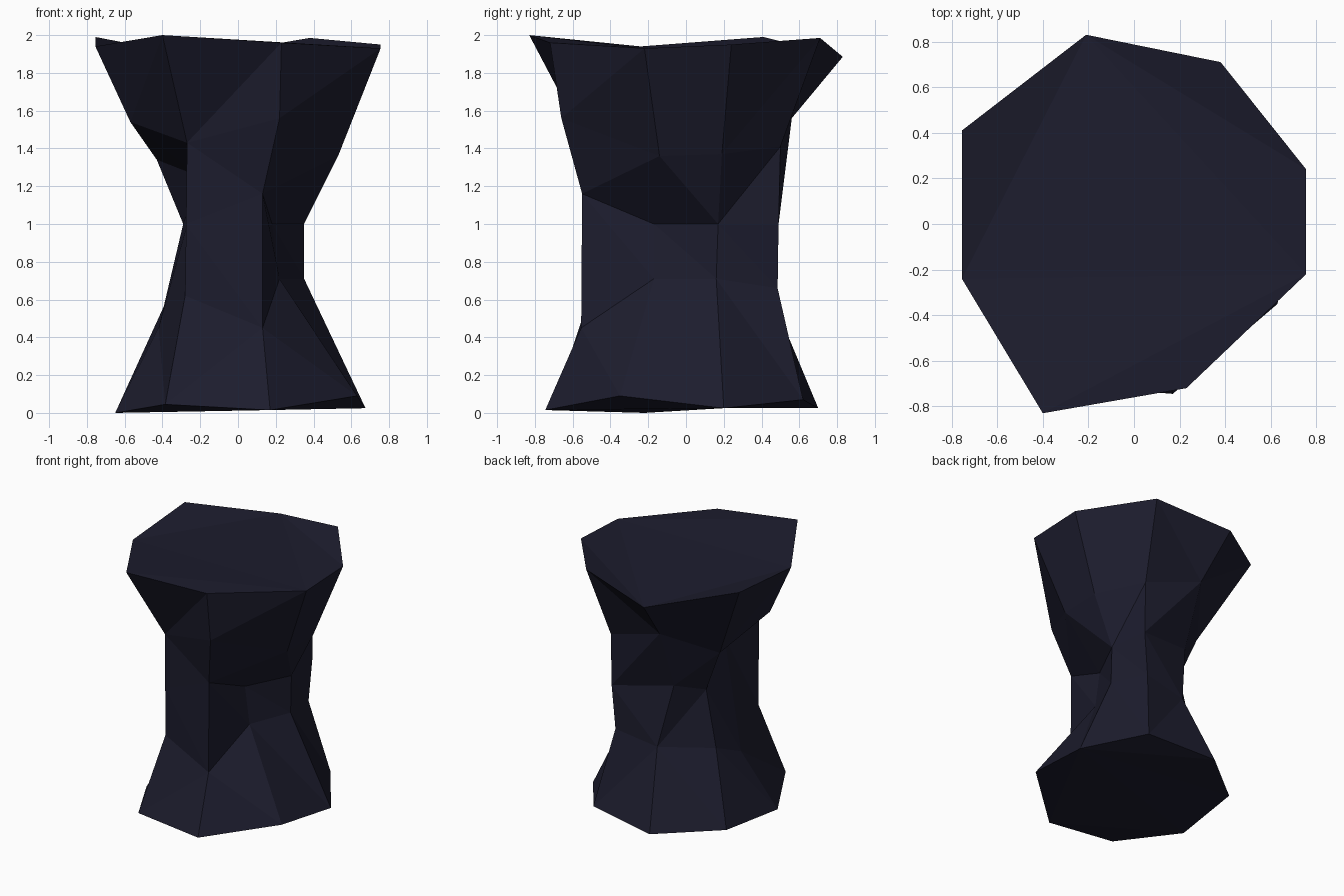
import bpy, bmesh

# Dark stone
stone = bpy.data.materials.new("dark slate stone")
stone.diffuse_color = (0.012, 0.012, 0.027, 1.0)

# Irregular eight-sided rings, top to bottom, counter-clockwise from front left
RINGS = [
    # rim
    [(-.40, -.83, 2.0), (.23, -.72, 1.96), (.755, -.22, 1.93), (.755, .24, 1.95),
     (.38, .71, 1.985), (-.21, .83, 1.885), (-.755, .41, 1.99), (-.755, -.24, 1.94)],
    # flare
    [(-.27, -.53, 1.43), (.22, -.66, 1.56), (.53, -.14, 1.36), (.53, .19, 1.37),
     (.31, .50, 1.41), (-.16, .56, 1.56), (-.43, .19, 1.34), (-.57, -.24, 1.54)],
    # waist
    [(-.275, -.52, 1.0), (.13, -.55, 1.16), (.18, -.17, 1.0), (.35, .17, 1.0),
     (.31, .49, 1.0), (-.16, .38, 1.08), (-.29, .16, 1.0), (-.20, -.20, 1.25)],
    # lower waist
    [(-.28, -.51, .62), (.13, -.555, .45), (.22, -.17, .71), (.35, .16, .71),
     (.28, .485, .66), (-.07, .46, .60), (-.39, .18, .57), (-.42, -.09, .45)],
    # foot
    [(-.385, -.70, .045), (.17, -.745, .015), (.63, -.35, .09), (.675, .20, .025),
     (.38, .62, .07), (-.17, .70, .025), (-.60, .35, .04), (-.65, -.22, 0)],
]
# Direction in which each facet is split: 1 = upper next to lower this, 0 = the other way
SPLITS = ["11110111", "01011101", "00000100", "10001000"]

bm = bmesh.new()
rings = [[bm.verts.new(p) for p in ring] for ring in RINGS]

# Faceted sides
for k, split in enumerate(SPLITS):
    up, low = rings[k], rings[k + 1]
    for i in range(8):
        j = (i + 1) % 8
        if split[i] == "1":
            tris = [(up[i], low[i], up[j]), (up[j], low[i], low[j])]
        else:
            tris = [(up[i], low[i], low[j]), (up[i], low[j], up[j])]
        for t in tris:
            bm.faces.new(t)

# Slightly uneven top and underside
TOP = [(7, 0, 2), (0, 1, 2), (7, 2, 5), (7, 5, 6), (2, 3, 5), (3, 4, 5)]
UNDER = [(7, 0, 1), (7, 1, 3), (1, 2, 3), (7, 3, 6), (6, 3, 5), (3, 4, 5)]
for ring, tris, step in ((rings[0], TOP, 1), (rings[-1], UNDER, -1)):
    for t in tris:
        bm.faces.new([ring[i] for i in t[::step]])

bmesh.ops.recalc_face_normals(bm, faces=bm.faces)
mesh = bpy.data.meshes.new("rock_pillar")
bm.to_mesh(mesh)
bm.free()
mesh.materials.append(stone)
obj = bpy.data.objects.new("rock_pillar", mesh)
bpy.context.collection.objects.link(obj)
